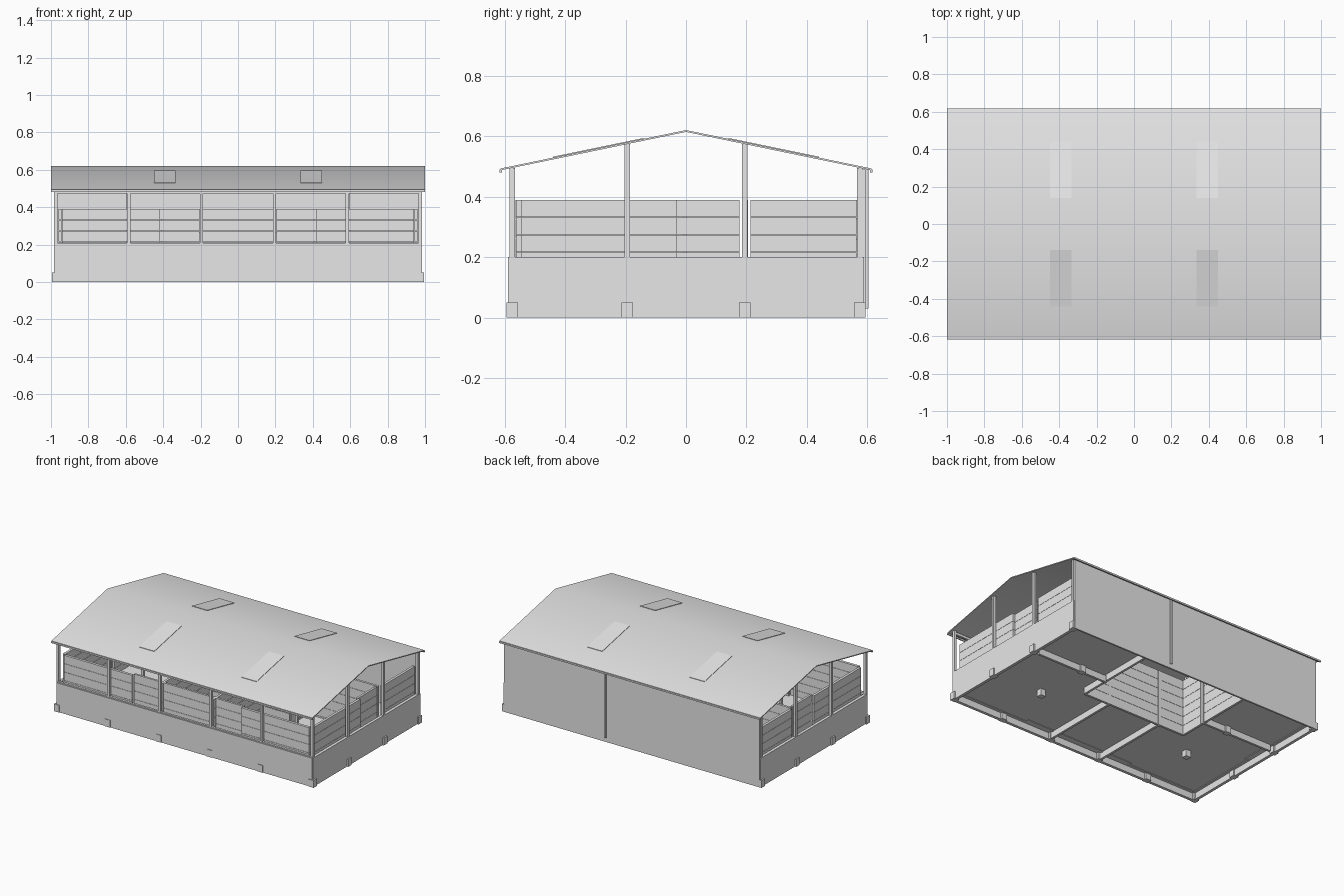
import bpy
import bmesh
from mathutils import Matrix

cube = bpy.data.objects.get("Cube")
if cube:
    bpy.data.objects.remove(cube, do_unlink=True)

grey = bpy.data.materials.new("light_grey")
grey.use_nodes = True
colour = (0.8, 0.8, 0.8, 1)
grey.diffuse_color = colour
grey.node_tree.nodes["Principled BSDF"].inputs["Base Color"].default_value = colour

BAYS = [-0.975 + 0.39 * i for i in range(6)]   # post lines along x
ROWS = [-0.575, -0.195, 0.195, 0.575]          # post lines along y
RIDGE, SLOPE = 0.615, 0.207


def roof_z(y):
    return RIDGE - SLOPE * abs(y)


def finish(name, bm):
    bmesh.ops.recalc_face_normals(bm, faces=bm.faces)
    mesh = bpy.data.meshes.new(name)
    bm.to_mesh(mesh)
    bm.free()
    mesh.materials.append(grey)
    obj = bpy.data.objects.new(name, mesh)
    bpy.context.collection.objects.link(obj)
    return obj


def boxes(name, spans):
    """One object of boxes, each given as x, y and z ranges."""
    bm = bmesh.new()
    for span in spans:
        size = [max(s) - min(s) for s in span]
        mid = [sum(s) / 2 for s in span]
        bmesh.ops.create_cube(bm, size=1, matrix=Matrix.Translation(mid) @ Matrix.Diagonal((*size, 1)))
    return finish(name, bm)


def around(c, half):
    return (c - half, c + half)


def boards(name, xs, ys, bottom=0.04, top=0.39, count=6):
    """Wall of stacked horizontal boards with narrow joints."""
    h = (top - bottom) / count
    boxes(name, [(xs, ys, (bottom + i * h + 0.0015, bottom + (i + 1) * h)) for i in range(count)])


# Roof: thin folded sheet, shaded softly over the ridge
bm = bmesh.new()
section = [(y, roof_z(y) + dz) for dz, ys in ((0.006, (-0.615, 0, 0.615)), (0, (0.615, 0, -0.615))) for y in ys]
face = bm.faces.new([bm.verts.new((-1, y, z)) for y, z in section])
new = bmesh.ops.extrude_face_region(bm, geom=[face])["geom"]
bmesh.ops.translate(bm, vec=(2, 0, 0), verts=[v for v in new if isinstance(v, bmesh.types.BMVert)])
roof = finish("roof", bm)
bpy.context.view_layer.objects.active = roof
roof.select_set(True)
bpy.ops.object.shade_smooth_by_angle()
roof.select_set(False)

# Skylights: thin tilted plates on both slopes
bm = bmesh.new()
for x in (-0.392, 0.392):
    for side in (-1, 1):
        corners = [(x + dx, side * y) for dx, y in ((-0.058, 0.14), (0.058, 0.14), (0.058, 0.44), (-0.058, 0.44))]
        low, high = ([bm.verts.new((a, b, roof_z(b) + dz)) for a, b in corners] for dz in (0.004, 0.009))
        bm.faces.new(low)
        bm.faces.new(high)
        for i in range(4):
            j = (i + 1) % 4
            bm.faces.new((low[i], low[j], high[j], high[i]))
finish("skylights", bm)

# Eave gutters and downpipe
for side, label in ((-1, "front"), (1, "back")):
    boxes(label + "_gutter", [((-1, 1), around(side * 0.614, 0.004), (0.48, 0.49))])
boxes("downpipe", [(around(0.2, 0.006), (0.595, 0.604), (0.03, 0.49))])

# Outer walls: low on three sides, full height at the back
boxes("front_wall", [((-0.98, 0.98), (-0.59, -0.57), (0, 0.2))])
boxes("back_wall", [((-0.98, 0.98), (0.583, 0.595), (0, 0.49))])
for side, label in ((-1, "right"), (1, "left")):
    boxes(label + "_wall", [((side * 0.965, side * 0.985), (-0.58, 0.59), (0, 0.2))])
boxes("front_rails", [((-0.98, 0.98), (-0.585, -0.57), z) for z in ((0.2, 0.208), (0.473, 0.49))])

# Posts and their footings
posts = [(x, ROWS[0]) for x in BAYS]
posts += [(x, y) for x in (BAYS[0], BAYS[-1]) for y in ROWS[1:]]
posts += [(side * 0.59, y) for side in (-1, 1) for y in ROWS[1:3]]
boxes("posts", [(around(x, 0.009), around(y, 0.009), (0.04, roof_z(y))) for x, y in posts])
boxes("footings", [(around(x, 0.02), around(y, 0.019), (0, 0.05)) for x, y in posts])

# Floor slabs around the open back room
boxes("floor", [((-0.97, 0.97), (-0.575, 0), (0.045, 0.055)),
                ((-0.97, -0.4), (0, 0.585), (0.045, 0.055)),
                ((0.4, 0.97), (0, 0.585), (0.045, 0.055))])

# Board linings behind the outer walls
boards("front_lining_middle", (-0.42, 0.42), (-0.54, -0.525))
for side, label in ((-1, "right"), (1, "left")):
    boards("front_lining_" + label, (side * 0.42, side * 0.94), (-0.563, -0.545))
    lining = (side * 0.943, side * 0.96)
    inner = (side * 0.925, side * 0.94)
    boards(label + "_lining_front", lining, (-0.545, -0.03))
    boards(label + "_lining_middle", inner, (-0.03, 0.177))
    boards(label + "_lining_back", lining, (0.213, 0.565))

    # Pen partitions, mirrored
    boards(label + "_pen_partition", (side * 0.4, side * 0.94), around(0.195, 0.008), bottom=0)
    boards(label + "_front_partition", around(side * 0.2, 0.008), (-0.565, -0.01), bottom=0)
    boards(label + "_room_wall_front", around(side * 0.4, 0.008), (0, 0.177), bottom=0)
    boards(label + "_room_wall_back", around(side * 0.4, 0.008), (0.213, 0.57), bottom=0)
boards("room_front_wall", (-0.4, 0.4), around(0, 0.008), bottom=0)
boxes("room_posts", [(around(x, 0.01), around(y, 0.01), (0, 0.39))
                     for x, y in ((-0.2, 0), (0.2, 0), (-0.4, 0.195), (0.4, 0.195))])
